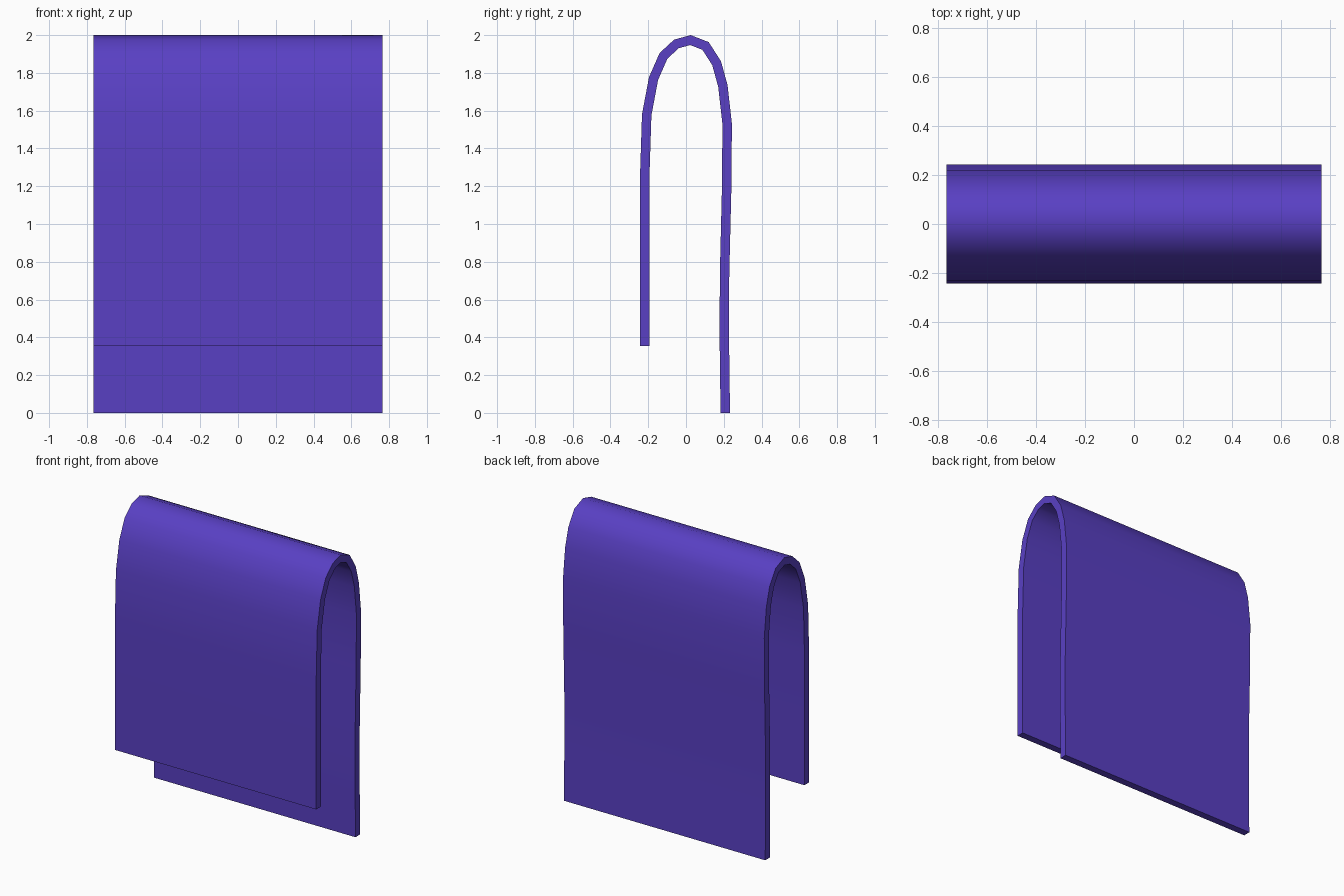
import bpy

if "Cube" in bpy.data.objects:
    bpy.data.objects.remove(bpy.data.objects["Cube"])

HALF_WIDTH = 0.765
THICKNESS = 0.05

# Outer line of the folded sheet in the y-z plane, front hem to back hem
profile = [
    (-0.243, 0.353), (-0.243, 0.80), (-0.243, 1.27), (-0.233, 1.58),
    (-0.196, 1.777), (-0.14, 1.905), (-0.063, 1.976), (0.025, 2.0),
    (0.12, 1.963), (0.185, 1.862), (0.22, 1.735), (0.243, 1.53),
    (0.240, 1.18), (0.229, 0.73), (0.228, 0.38), (0.233, 0.0),
]

# Sheet surface swept across the width, facing outwards
verts = [(x, y, z) for y, z in profile for x in (-HALF_WIDTH, HALF_WIDTH)]
faces = [(2 * i, 2 * i + 1, 2 * i + 3, 2 * i + 2) for i in range(len(profile) - 1)]
mesh = bpy.data.meshes.new("folded_cloth")
mesh.from_pydata(verts, [], faces)
cloth = bpy.data.objects.new("folded_cloth", mesh)
bpy.context.collection.objects.link(cloth)

# Thickness towards the inside of the fold
solid = cloth.modifiers.new("thickness", "SOLIDIFY")
solid.thickness = THICKNESS
solid.offset = -1
solid.use_even_offset = True

# Apply thickness, then shade smooth with crisp hems
bpy.context.view_layer.objects.active = cloth
cloth.select_set(True)
bpy.ops.object.modifier_apply(modifier=solid.name)
bpy.ops.object.shade_smooth_by_angle(angle=0.7)

# Violet fabric
fabric = bpy.data.materials.new("violet_fabric")
fabric.diffuse_color = (0.10, 0.051, 0.55, 1)
fabric.use_nodes = True
fabric.node_tree.nodes["Principled BSDF"].inputs["Base Color"].default_value = fabric.diffuse_color
mesh.materials.append(fabric)
